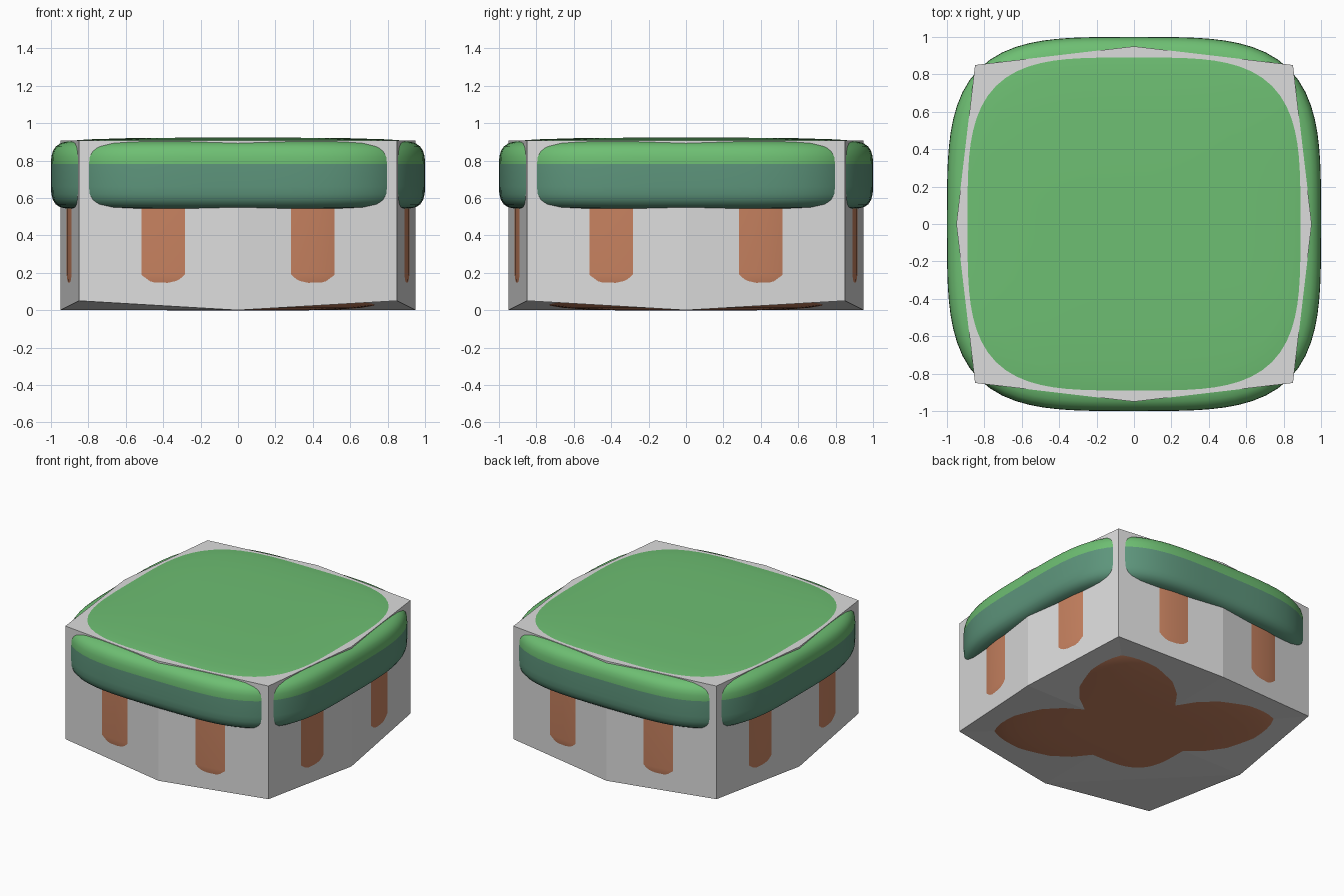
import bpy, bmesh, math

if "Cube" in bpy.data.objects:
    bpy.data.objects.remove(bpy.data.objects["Cube"])

def material(name, rgb):
    m = bpy.data.materials.new(name)
    m.diffuse_color = (*rgb, 1)
    m.use_nodes = True
    m.node_tree.nodes["Principled BSDF"].inputs["Base Color"].default_value = m.diffuse_color
    return m

GREY = material("pale grey", (0.72, 0.72, 0.72))
GRASS = material("grass green", (0.155, 0.52, 0.17))
TEAL = material("dark teal green", (0.11, 0.30, 0.20))
DIRT = material("clay brown", (0.58, 0.225, 0.118))

def finish(bm, name, mats):
    bmesh.ops.recalc_face_normals(bm, faces=bm.faces)
    me = bpy.data.meshes.new(name)
    bm.to_mesh(me)
    bm.free()
    for m in mats:
        me.materials.append(m)
    ob = bpy.data.objects.new(name, me)
    bpy.context.collection.objects.link(ob)
    return ob

def cushion(name, profile, mats, split=None, n=3.7, seg=96):
    """Rounded-square solid: profile of (scale, z) from the bottom pole to the top pole."""
    bm = bmesh.new()
    rings = []
    for s, z in profile[1:-1]:
        ring = []
        for i in range(seg):
            a = 2 * math.pi * i / seg
            c, d = math.cos(a), math.sin(a)
            r = s * (abs(c) ** n + abs(d) ** n) ** (-1 / n)
            ring.append(bm.verts.new((r * c, r * d, z)))
        rings.append(ring)
    low = bm.verts.new((0, 0, profile[0][1]))
    high = bm.verts.new((0, 0, profile[-1][1]))
    for i in range(seg):
        j = (i + 1) % seg
        bm.faces.new((low, rings[0][j], rings[0][i]))
        bm.faces.new((high, rings[-1][i], rings[-1][j]))
        for a, b in zip(rings, rings[1:]):
            bm.faces.new((a[i], a[j], b[j], b[i]))
    if split is not None:
        for f in bm.faces:
            f.material_index = 0 if f.calc_center_median().z > split else 1
    ob = finish(bm, name, mats)
    bpy.ops.object.select_all(action='DESELECT')
    bpy.context.view_layer.objects.active = ob
    ob.select_set(True)
    bpy.ops.object.shade_smooth_by_angle(angle=math.radians(50))
    return ob

# Faceted block: corners pulled in, side midpoints pushed out, underside creased
bm = bmesh.new()
outline = [(0.85, 0.85), (0, 0.95), (-0.85, 0.85), (-0.95, 0),
           (-0.85, -0.85), (0, -0.95), (0.85, -0.85), (0.95, 0)]
top = [bm.verts.new((x, y, 0.906)) for x, y in outline]
bot = [bm.verts.new((x, y, 0.05 if i % 2 == 0 else 0)) for i, (x, y) in enumerate(outline)]
mid = bm.verts.new((0, 0, 0))
bm.faces.new(top)
for i in range(8):
    j = (i + 1) % 8
    bm.faces.new((bot[i], bot[j], top[j], top[i]))
    if i not in (3, 4):
        bm.faces.new((mid, bot[j], bot[i]))
# the front-left quarter is folded the other way
bm.faces.new((mid, bot[5], bot[3]))
bm.faces.new((bot[3], bot[5], bot[4]))
finish(bm, "stone_block", [GREY])

# Grass cushion, two-tone by height
cushion("grass_cushion", [
    (0, 0.535), (0.6, 0.535), (0.86, 0.537), (0.91, 0.541), (0.95, 0.55), (0.975, 0.566),
    (0.99, 0.59), (0.998, 0.62), (1, 0.66), (1, 0.72), (1, 0.78), (0.998, 0.82),
    (0.99, 0.85), (0.975, 0.874), (0.95, 0.892), (0.92, 0.901), (0.89, 0.906),
    (0.8, 0.913), (0.6, 0.919), (0.3, 0.922), (0, 0.923)],
    [GRASS, TEAL], split=0.78)

# Earth core, showing as strips on the sides and lobes underneath
cushion("earth_core", [
    (0, -0.003), (0.25, -0.002), (0.44, 0), (0.56, 0.005), (0.66, 0.012), (0.75, 0.024),
    (0.82, 0.04), (0.87, 0.065), (0.9, 0.1), (0.912, 0.132), (0.917, 0.155),
    (0.92, 0.19), (0.92, 0.62), (0, 0.63)],
    [DIRT])
